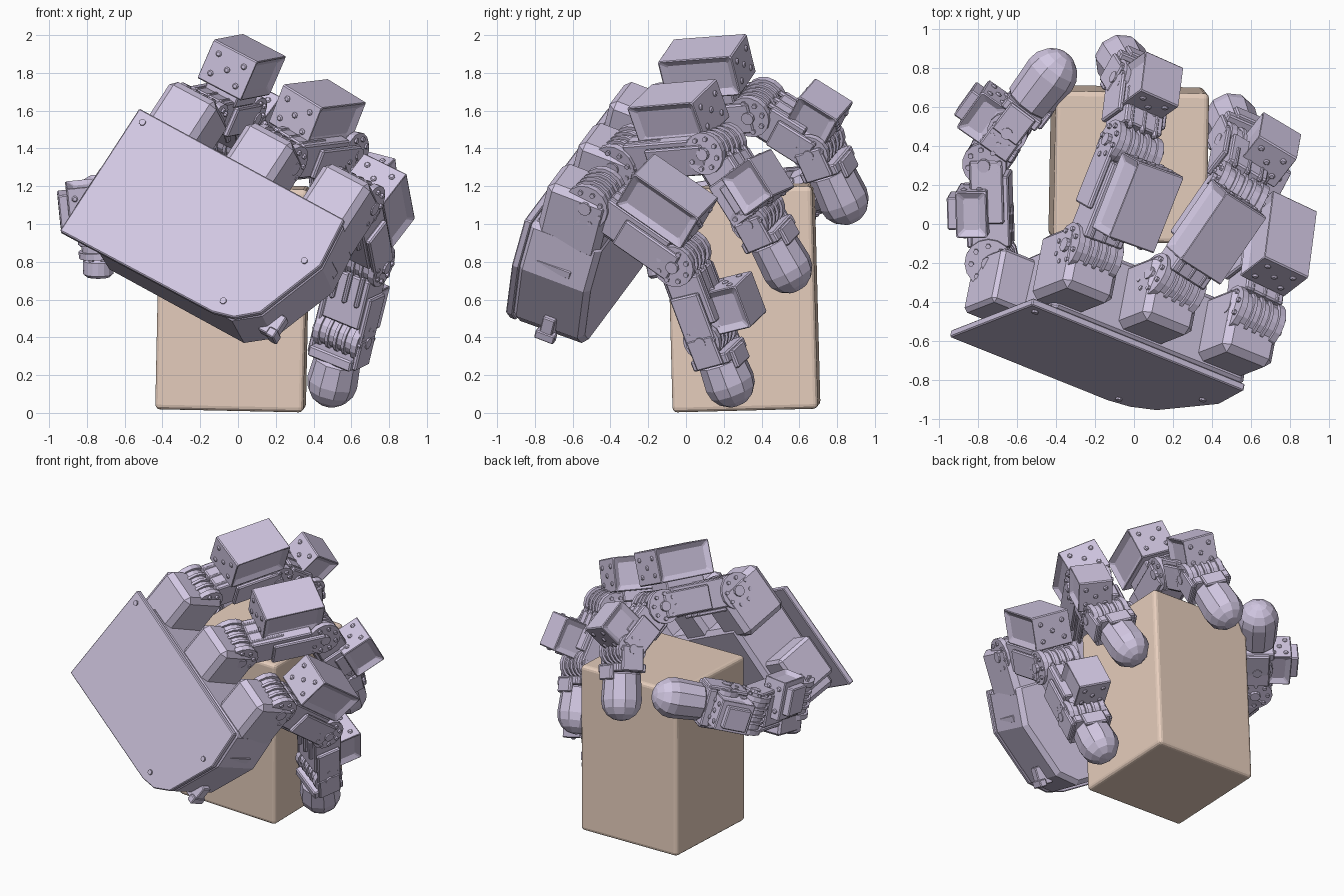
import bpy, bmesh, math
from mathutils import Vector as V, Matrix as M

if "Cube" in bpy.data.objects:
    bpy.data.objects.remove(bpy.data.objects["Cube"])

def material(name, rgb):
    m = bpy.data.materials.new(name)
    m.diffuse_color = (*rgb, 1)
    m.use_nodes = True
    m.node_tree.nodes["Principled BSDF"].inputs["Base Color"].default_value = m.diffuse_color
    return m

LILAC = material("lilac", (0.64, 0.57, 0.76))
TAN = material("tan", (0.80, 0.62, 0.51))

def finish(bm, name, mat=LILAC, bevel=0.012, segments=1):
    bmesh.ops.recalc_face_normals(bm, faces=bm.faces)
    me = bpy.data.meshes.new(name)
    bm.to_mesh(me)
    bm.free()
    ob = bpy.data.objects.new(name, me)
    bpy.context.collection.objects.link(ob)
    me.materials.append(mat)
    if bevel:
        b = ob.modifiers.new("bevel", 'BEVEL')
        b.width, b.segments, b.angle_limit = bevel, segments, math.radians(40)
    return ob

def frame(p, d, lat):
    """x = joint axis, y = towards the object, z = along the link"""
    z = d.normalized()
    x = (lat - z * lat.dot(z)).normalized()
    m = M((x, z.cross(x), z)).transposed().to_4x4()
    m.translation = p
    return m

def box(bm, m, c, s):
    return bmesh.ops.create_cube(bm, size=1, matrix=m @ M.Translation(c) @ M.Diagonal((*s, 1)))['verts']

def cyl(bm, m, c, r, h, axis='X', n=16):
    rot = {'X': M.Rotation(math.pi / 2, 4, 'Y'), 'Y': M.Rotation(math.pi / 2, 4, 'X'), 'Z': M.Identity(4)}[axis]
    bmesh.ops.create_cone(bm, cap_ends=True, segments=n, radius1=r, radius2=r, depth=h,
                          matrix=m @ M.Translation(c) @ rot)

def prism(bm, m, poly, w0, w1, shrink=1.0):
    cx = sum(p[0] for p in poly) / len(poly)
    cy = sum(p[1] for p in poly) / len(poly)
    a = [bm.verts.new(m @ V((x, y, w0))) for x, y in poly]
    b = [bm.verts.new(m @ V((cx + (x - cx) * shrink, cy + (y - cy) * shrink, w1))) for x, y in poly]
    bm.faces.new(a)
    bm.faces.new(b)
    for i in range(len(poly)):
        j = (i + 1) % len(poly)
        bm.faces.new((a[i], a[j], b[j], b[i]))

# Grasped box
bm = bmesh.new()
box(bm, M.Translation((-0.027, 0.305, 0.61)) @ M.Rotation(math.radians(1.2), 4, 'Y')
    @ M.Rotation(math.radians(1.5), 4, 'X') @ M.Rotation(math.radians(-1), 4, 'Z'),
    (0, 0, 0), (0.785, 0.77, 1.18))
finish(bm, "grasped_box", TAN, 0.025, 3)

# Palm frame: across, towards the fingers, into the palm
U, W_UP, W = V((.832, -.334, -.443)), V((.533, .208, .82)), V((.182, .918, -.351))
PALM = M((U, W_UP, W)).transposed().to_4x4()
PALM.translation = (-0.52, -0.42, 1.6)

# Palm back plate with corner screws
bm = bmesh.new()
prism(bm, PALM, [(-.01, .01), (1.3, 0), (1.33, -.28), (1.19, -.66), (1.08, -.75), (.96, -.78), (-.01, -.78)], 0, 0.04)
finish(bm, "palm_back_plate", bevel=0.006)
bm = bmesh.new()
for x, y in [(.05, -.05), (1.24, -.3), (.98, -.7)]:
    cyl(bm, PALM, (x, y, 0), 0.018, 0.02, 'Z', 8)
finish(bm, "plate_screws", bevel=0)

# Palm body with rounded lower corner
bm = bmesh.new()
prism(bm, PALM, [(.12, .0), (1.3, .0), (1.33, -.28), (1.19, -.66), (1.06, -.76), (.15, -.75)], 0.03, 0.44, 0.98)
finish(bm, "palm_body", bevel=0.03)
bm = bmesh.new()
box(bm, PALM, (1.2, -.63, .25), (.1, .13, .07))
box(bm, PALM, (1.23, -.68, .25), (.05, .05, .11))
finish(bm, "cable_connector", bevel=0.006)
bm = bmesh.new()
for i in range(3):
    box(bm, PALM, (1.3 - i * .03, -.22 - i * .1, .22), (.04, .05, .2))
finish(bm, "palm_side_ribs", bevel=0.006)

# Knuckle blocks on top edge of the palm
for i, u in enumerate((.17, .66, 1.15)):
    bm = bmesh.new()
    box(bm, PALM, (u, .08, .25), (.3, .36, .36))
    cyl(bm, PALM, (u, .2, .3), .13, .12, 'Y')
    finish(bm, f"knuckle_block_{i+1}", bevel=0.035)

def joint(name, p, d, lat, r=0.11):
    """geared hinge with side discs and a ring of bolts"""
    m = frame(p, d, lat)
    bm = bmesh.new()
    cyl(bm, m, (0, 0, 0), r * .85, .22)
    for s in (-1, 1):
        cyl(bm, m, (s * .115, 0, 0), r, .035)
        cyl(bm, m, (s * .14, 0, 0), r * .3, .03, n=10)
        for k in range(8):
            a = k * math.pi / 4
            cyl(bm, m, (s * .137, r * .72 * math.cos(a), r * .72 * math.sin(a)), .014, .018, n=6)
    for k in (-1, 0, 1):
        cyl(bm, m, (k * .05, 0, 0), r * .98, .018)
    finish(bm, name, bevel=0)

def link(name, a, b, lat, wide=.26, thick=.2):
    """link body between two hinges with fork plates and ribs"""
    m = frame((a + b) / 2, b - a, lat)
    n = (b - a).length
    bm = bmesh.new()
    box(bm, m, (0, -.01, 0), (wide * .87, thick, n - .16))
    for s in (-1, 1):
        box(bm, m, (s * wide * .5, 0, n * .2), (.03, thick * .85, n * .62))
        for k in (-1, 0, 1):
            box(bm, m, (k * .075, s * thick * .5, -n * .16), (.025, .03, n * .4))
    finish(bm, name, bevel=0.008)

def motor(name, c, d, lat, size):
    """motor housing with recessed sides, screw heads and a bridge to the link"""
    m = frame(c, d, lat)
    bm = bmesh.new()
    box(bm, m, (0, 0, 0), size)
    ax = (m.to_3x3() @ V((1, 0, 0))).normalized()
    bm.normal_update()
    sides = [f for f in bm.faces if abs(f.normal.dot(ax)) > .9]
    bmesh.ops.inset_individual(bm, faces=sides, thickness=.055, depth=-.025)
    sx, sy, sz = size
    for z in (-1, 1):
        for x, y in ((-.28, -.25), (.28, -.25), (-.28, .25), (.28, .25), (0, 0)):
            cyl(bm, m, (x * sx, y * sy, z * sz * .5), .018, .02, 'Z', 8)
    box(bm, m, (0, sy * .6, 0), (sx * .7, sy * .4, sz * .7))
    finish(bm, name, bevel=0.01)

def fingertip(name, p, e, lat, r=.136):
    """faceted rounded tip pad held in a yoke"""
    m = frame(p, e - p, lat)
    n = (e - p).length
    bm = bmesh.new()
    bmesh.ops.create_uvsphere(bm, u_segments=10, v_segments=8, radius=r)
    for v in bm.verts:
        if v.co.z < -.001:
            v.co.z = .13 if v.co.z < -r * .5 else .16
        else:
            v.co.z += n - r
    bmesh.ops.transform(bm, matrix=m, verts=bm.verts)
    finish(bm, name + "_pad", bevel=0)
    bm = bmesh.new()
    box(bm, m, (0, 0, .12), (.26, .22, .06))
    for s in (-1, 1):
        box(bm, m, (s * .135, 0, .06), (.03, .16, .17))
    box(bm, m, (0, -.115, .15), (.16, .03, .1))
    finish(bm, name + "_yoke", bevel=0.008)

def finger(name, pts, motors, lat, sizes):
    p = [V(q) for q in pts]
    lat = V(lat)
    for i in range(3):
        joint(f"{name}_joint_{i+1}", p[i], p[i + 1] - p[i], lat, (.125, .115, .105)[i])
    for i in range(2):
        link(f"{name}_link_{i+1}", p[i], p[i + 1], lat)
        motor(f"{name}_motor_{i+1}", V(motors[i]), p[i + 1] - p[i], lat, sizes[i])
    fingertip(f"{name}_tip", p[2], p[3], lat)

# Three fingers: joint positions, motor centres
SIZES = [(.28, .23, .42), (.24, .22, .24)]
finger("first_finger", [(-.23, -.15, 1.58), (-.02, .38, 1.62), (.02, .70, 1.42), (-.1, .89, 1.01)],
       [(.02, .11, 1.83), (.085, .70, 1.58)], U, SIZES)
finger("second_finger", [(.19, -.32, 1.36), (.52, .16, 1.40), (.56, .38, 1.05), (.47, .60, .65)],
       [(.42, -.04, 1.59), (.69, .38, 1.22)], U, SIZES)
finger("third_finger", [(.6, -.48, 1.14), (.66, -.02, .82), (.56, .13, .42), (.47, .28, .04)],
       [(.74, -.10, 1.12), (.63, .25, .58)], U, SIZES)

# Thumb wrapping round the left side
finger("thumb", [(-.73, -.18, .96), (-.745, .34, 1.05), (-.63, .5, 1.12), (-.345, .87, 1.26)],
       [(-.82, .07, 1.08), (-.76, .57, 1.12)], (.1, .2, -1), [(.28, .16, .24), (.22, .16, .24)])
bm = bmesh.new()
box(bm, PALM, (.07, -.48, .24), (.24, .3, .3))
finish(bm, "thumb_base", bevel=0.02)
bm = bmesh.new()
m = frame(V((-.74, -.04, .84)), V((0, 1, .2)), V((0, 0, 1)))
box(bm, m, (0, 0, 0), (.16, .16, .26))
cyl(bm, m, (-.05, 0, -.1), .08, .1)
finish(bm, "thumb_gear_housing", bevel=0.015)
